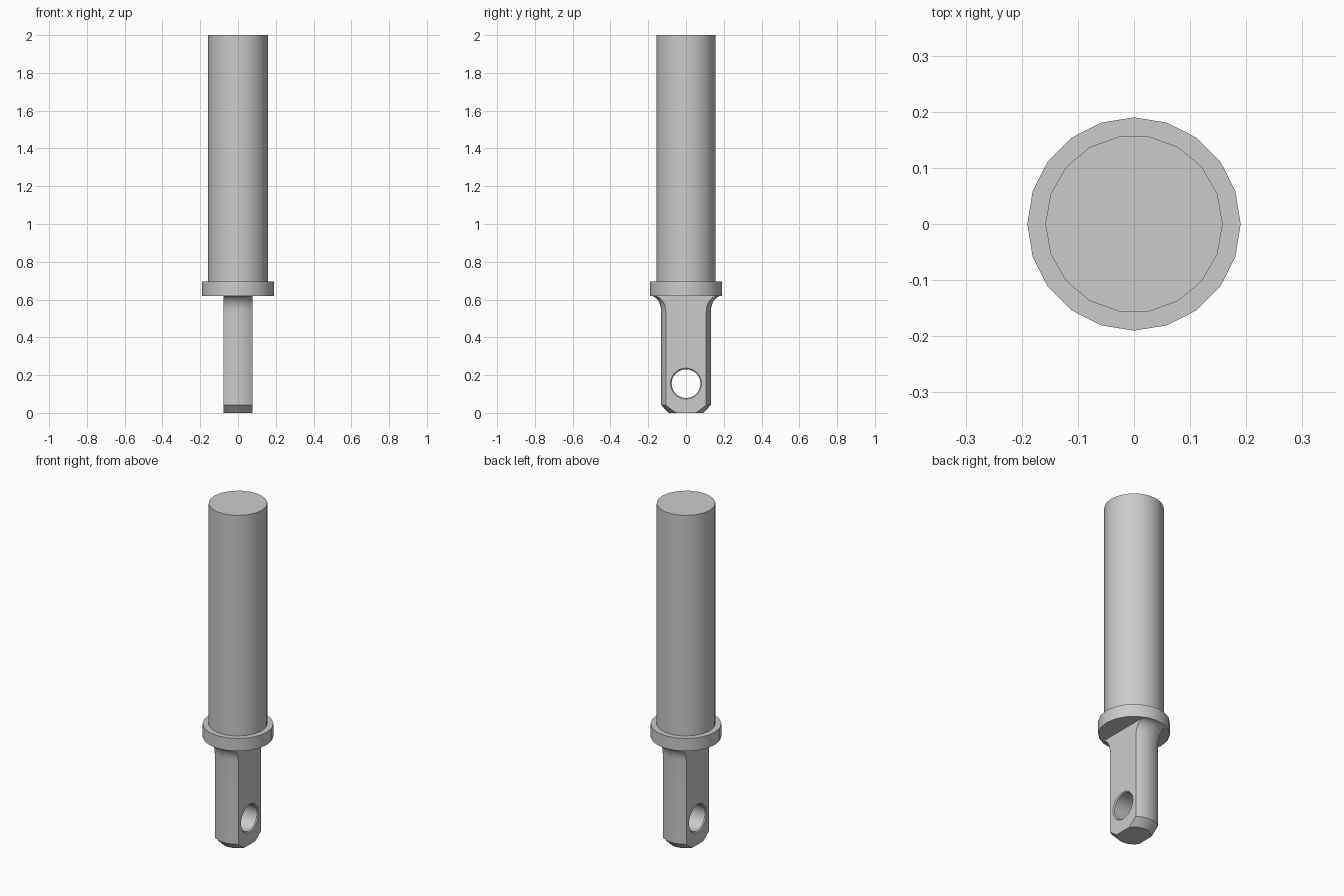
import bpy, math
from mathutils import Matrix

cube = bpy.data.objects.get("Cube")
if cube:
    bpy.data.objects.remove(cube, do_unlink=True)

steel = bpy.data.materials.new("grey steel")
steel.use_nodes = True
GREY = (0.6, 0.6, 0.6, 1)
steel.diffuse_color = GREY
steel.node_tree.nodes["Principled BSDF"].inputs["Base Color"].default_value = GREY


def lathe(name, profile, sides):
    """Closed solid turned around z from (radius, height) points, bottom to top."""
    verts, faces = [], []
    for r, z in profile:
        for i in range(sides):
            a = 2 * math.pi * i / sides
            verts.append((r * math.cos(a), r * math.sin(a), z))
    for k in range(len(profile) - 1):
        for i in range(sides):
            j = (i + 1) % sides
            low, high = k * sides, (k + 1) * sides
            faces.append((low + i, low + j, high + j, high + i))
    faces.append(tuple(reversed(range(sides))))
    faces.append(tuple(range(len(verts) - sides, len(verts))))
    mesh = bpy.data.meshes.new(name)
    mesh.from_pydata(verts, [], faces)
    mesh.materials.append(steel)
    obj = bpy.data.objects.new(name, mesh)
    bpy.context.collection.objects.link(obj)
    return obj


def cut(target, cutter, operation):
    """Apply a boolean to the target and remove the cutter."""
    cutter.hide_render = True
    mod = target.modifiers.new("cut", "BOOLEAN")
    mod.operation, mod.solver, mod.object = operation, "EXACT", cutter
    bpy.context.view_layer.update()
    graph = bpy.context.evaluated_depsgraph_get()
    mesh = bpy.data.meshes.new_from_object(target.evaluated_get(graph))
    target.modifiers.clear()
    target.data = mesh
    bpy.data.objects.remove(cutter, do_unlink=True)


# Shaft and collar
COLLAR_LOW, COLLAR_TOP = 0.62, 0.695
shaft = lathe("shaft", [(0.158, COLLAR_TOP), (0.158, 2)], 18)
collar = lathe("collar", [(0.19, COLLAR_LOW), (0.19, COLLAR_TOP)], 20)

# Tang: turned bar with chamfered tip and filleted root, flattened on both sides
R_TANG, R_ROOT, FILLET = 0.132, 0.187, 0.082
profile = [(0.092, 0), (R_TANG, 0.042)]
for i in range(9):
    a = math.pi / 2 * i / 8
    profile.append((R_ROOT - (R_ROOT - R_TANG) * math.cos(a),
                    COLLAR_LOW - FILLET * (1 - math.sin(a))))
tang = lathe("tang", profile, 40)

bpy.ops.mesh.primitive_cube_add(size=1, location=(0, 0, 0.5))
slab = bpy.context.object
slab.scale = (0.154, 1, 2)
cut(tang, slab, "INTERSECT")

# Cross hole with a small countersink on each face
hole = lathe("hole_cutter", [(0.09, -0.085), (0.076, -0.071),
                             (0.076, 0.071), (0.09, 0.085)], 32)
hole.matrix_world = Matrix.Translation((0, 0, 0.155)) @ Matrix.Rotation(math.pi / 2, 4, "Y")
cut(tang, hole, "DIFFERENCE")

# Smooth the round surfaces and keep the machined edges crisp
bpy.ops.object.select_all(action="DESELECT")
for obj in (shaft, collar, tang):
    obj.data.materials.clear()
    obj.data.materials.append(steel)
    obj.select_set(True)
bpy.context.view_layer.objects.active = tang
bpy.ops.object.shade_smooth_by_angle(angle=math.radians(30))
